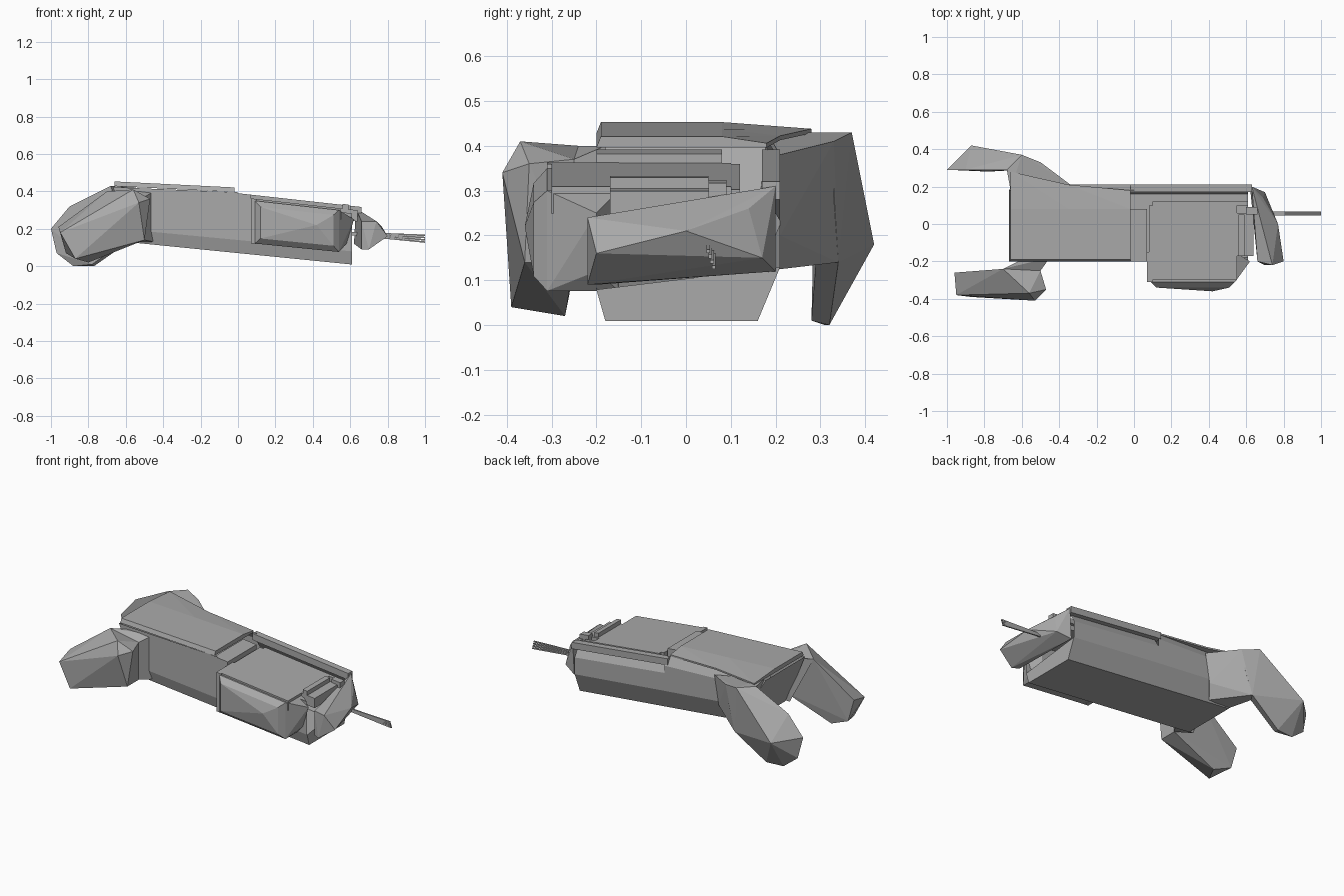
import bpy, bmesh

default_cube = bpy.data.objects.get("Cube")
if default_cube:
    bpy.data.objects.remove(default_cube, do_unlink=True)

grey = (.4, .4, .4, 1)
material = bpy.data.materials.new("plain grey")
material.use_nodes = True
material.diffuse_color = grey
material.node_tree.nodes["Principled BSDF"].inputs["Base Color"].default_value = grey

half_width = .21


# Guide lines that slope along the body
def cover_line(x):
    return .42 - x / 20


def rim_line(x):
    return .39 - x / 9


def floor_line(x):
    return .07 - x / 10


def finish(name, bm):
    bmesh.ops.recalc_face_normals(bm, faces=bm.faces)
    mesh = bpy.data.meshes.new(name)
    bm.to_mesh(mesh)
    bm.free()
    mesh.materials.append(material)
    part = bpy.data.objects.new(name, mesh)
    bpy.context.collection.objects.link(part)


def hull(name, points):
    """Faceted convex solid around a few corner points."""
    bm = bmesh.new()
    corners = [bm.verts.new(point) for point in points]
    result = bmesh.ops.convex_hull(bm, input=corners)
    leftover = {item for item in result["geom_interior"] + result["geom_unused"]
                if isinstance(item, bmesh.types.BMVert)}
    bmesh.ops.delete(bm, geom=list(leftover), context='VERTS')
    finish(name, bm)


def trough(name, open_end, closed_end, cap):
    """Open-topped shell between two outlines; cap picks the corners of its end wall."""
    bm = bmesh.new()
    start, end = [[bm.verts.new(point) for point in outline]
                  for outline in (open_end, closed_end)]
    for a, b, c, d in zip(start, start[1:], end[1:], end):
        bm.faces.new((a, b, c, d))
    bm.faces.new(end[cap])
    finish(name, bm)


def slab(name, x_range, y_range, line, drop, thick):
    """Plate whose top follows a guide line, lowered by drop."""
    hull(name, [(x, y, line(x) - drop - depth)
                for x in x_range for y in y_range for depth in (0, thick)])


def body_section(x, deck, lean):
    """Chamfered cross-section; lean pushes its upper edge backwards."""
    base = floor_line(x)
    outline = [(-.2, deck), (-.2, base + .07), (.03 - half_width, base),
               (half_width - .05, base), (half_width, base + .12),
               (half_width, deck - .05), (half_width - .03, deck)]
    return [(x - lean * (z - base), y, z) for y, z in outline]


# Main housing: tall rear half and lower, hollow front half
rear, middle, front = -.55, 0, .61
cover_thick, rim_thick = .025, .04
trough("rear_housing", body_section(middle, cover_line(middle) - cover_thick, 0),
       body_section(rear, cover_line(rear) - cover_thick, .4), slice(None))
trough("front_housing", body_section(middle, rim_line(middle) - rim_thick, 0),
       body_section(front, rim_line(front) - rim_thick, 0), slice(1, 5))

# Raised cover, flaring out over the far arm
cover_sections = []
for x, far_edge in ((-.66, .28), (-.35, half_width), (-.02, .18)):
    z = cover_line(x)
    cover_sections.append([(x, -.2, z - cover_thick), (x, -.19, z), (x, .08, z),
                           (x, far_edge, z - .015), (x, far_edge, z - cover_thick)])
for label, a, b in zip(("rear", "front"), cover_sections, cover_sections[1:]):
    hull(f"top_cover_{label}", a + b)
slab("cover_lip", (middle - .02, .07), (-.2, .08), rim_line, 0, .05)

# Rim and rail along the back of the deck
slab("back_rim", (middle - .02, front + .02), (.17, half_width), rim_line, 0, rim_thick)
slab("back_rail", (middle + .1, front), (.1, .12), rim_line, .02, .03)

# Faceted nose plate standing clear of the body on the near side
hull("nose", [(.66, -.2, .09), (.66, -.2, .24), (.62, .2, .12), (.63, .2, .31),
              (.69, .14, .26), (.7, .17, .15), (.77, 0, .21),
              (.8, -.2, .16), (.74, -.22, .24), (.7, -.22, .09)])


# Side box with a bulged outer face
def box_frame(y, inset):
    left, right = .09 + inset, .54 - inset
    return [(x, y, z) for x in (left, right)
            for z in (floor_line(x) + .06 + inset, rim_line(x) - .03 - inset)]


hull("side_box", box_frame(-.15, 0) + box_frame(-.31, 0) + box_frame(-.34, .03)
     + [(.42, -.36, .22), (.62, -.2, .25), (.58, -.2, .12)])
slab("box_flange", (.07, .1), (-.31, -.15), rim_line, .02, .24)
slab("box_lid", (.08, .55), (-.3, .1), rim_line, .02, .06)

# Sight block standing on the front of the deck
slab("sight_base", (.55, .64), (-.17, .06), rim_line, .02, .06)
slab("sight_fin", (.56, .59), (-.17, .05), rim_line, -.005, .06)
slab("sight_post", (.6, .66), (.05, .09), rim_line, 0, .06)

# Bundle of thin rods spreading from the nose
rod_half = .004
for index in range(4):
    spread = rod_half * index
    ends = ((front, .18 - spread), (1, .165 - 3 * spread))
    hull(f"rod_{index}", [(x, .05 + spread + across, z + rise) for x, z in ends
                          for across in (-rod_half, rod_half)
                          for rise in (-rod_half, rod_half)])

# Far arm: flared shoulder, then a downturned forearm
far_elbow = [(-.6, .37, .43), (-.68, .29, .43), (-.57, .34, .14), (-.6, .29, .14)]
hull("far_shoulder", far_elbow + [(-.34, half_width, .38), (-.37, half_width, .2),
                                  (-.4, .17, .12), (-.66, .18, .43),
                                  (rear, .15, .13), (-.5, .33, .41)])
hull("far_forearm", far_elbow + [(-.87, .42, .18), (-.9, .29, .32), (-1, .29, .2),
                                 (-.97, .3, .07), (-.88, .31, 0), (-.77, .32, 0),
                                 (-.78, .28, .01), (-.52, .33, .3)])

# Near arm: short link, then a tapered forearm
near_elbow = [(-.7, -.24, .4), (-.5, -.25, .37), (-.5, -.25, .14)]
hull("near_shoulder", near_elbow + [(x, -.18, z) for x in (-.45, -.58) for z in (.13, .4)])
hull("near_forearm", near_elbow + [(-.56, -.37, .41), (-.53, -.41, .34), (-.47, -.35, .36),
                                   (-.5, -.36, .14), (-.8, -.27, .02), (-.87, -.39, .04),
                                   (-.95, -.38, .18), (-.96, -.26, .21), (-.92, -.26, .07)])
